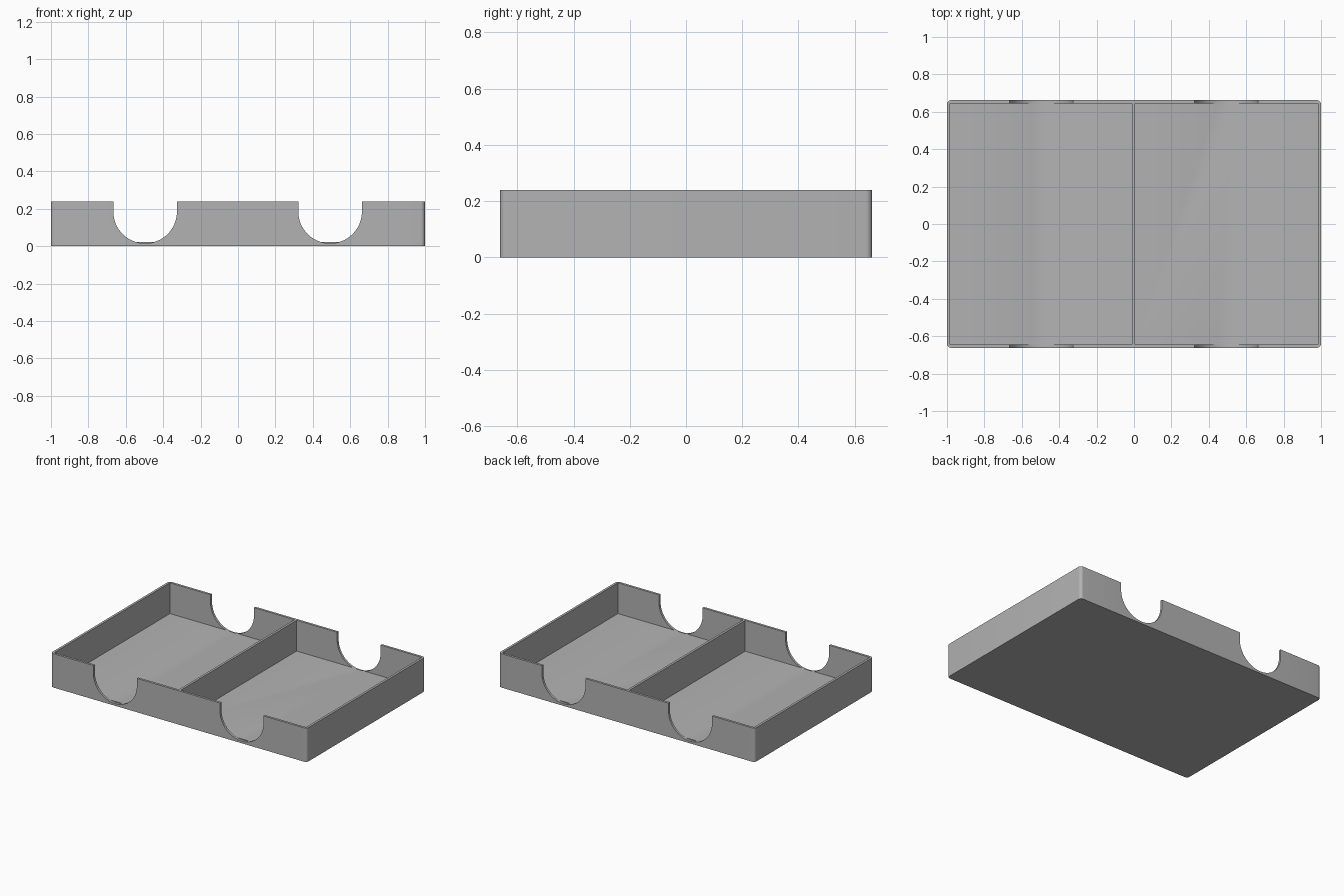
import bpy, bmesh, math

if "Cube" in bpy.data.objects:
    bpy.data.objects.remove(bpy.data.objects["Cube"])

HALF_X, HALF_Y, HEIGHT = 1.0, 0.662, 0.239
WALL, FLOOR, CORNER = 0.0165, 0.0215, 0.022
DIVIDER_X = -0.002
NOTCH_X, NOTCH_R, NOTCH_Z = 0.4945, 0.17, 0.185

grey = bpy.data.materials.new("Plain grey")
grey.use_nodes = True
GREY = (0.45, 0.45, 0.45, 1)
grey.diffuse_color = GREY
grey.node_tree.nodes["Principled BSDF"].inputs["Base Color"].default_value = GREY


def prism(name, points, offset):
    """Extrude a flat outline of 3D points by an offset into a solid."""
    bm = bmesh.new()
    face = bm.faces.new([bm.verts.new(p) for p in points])
    moved = bmesh.ops.extrude_face_region(bm, geom=[face])["geom"]
    bmesh.ops.translate(bm, vec=offset,
                        verts=[g for g in moved if isinstance(g, bmesh.types.BMVert)])
    bmesh.ops.recalc_face_normals(bm, faces=bm.faces)
    mesh = bpy.data.meshes.new(name)
    bm.to_mesh(mesh)
    bm.free()
    mesh.materials.append(grey)
    obj = bpy.data.objects.new(name, mesh)
    bpy.context.collection.objects.link(obj)
    return obj


def arc(cx, cy, r, start, end, steps):
    angles = [math.radians(start + (end - start) * i / steps) for i in range(steps + 1)]
    return [(cx + r * math.cos(a), cy + r * math.sin(a)) for a in angles]


# Outer block with rounded upright corners
outline = []
for i, (sx, sy) in enumerate([(1, 1), (-1, 1), (-1, -1), (1, -1)]):
    outline += arc(sx * (HALF_X - CORNER), sy * (HALF_Y - CORNER), CORNER,
                   90 * i, 90 * i + 90, 8)
tray = prism("divided_tray", [(x, y, 0) for x, y in outline], (0, 0, HEIGHT))

# Two square-cornered compartments either side of the thin divider
cutters = []
inner_y = HALF_Y - WALL
for side in (-1, 1):
    x0, x1 = sorted((DIVIDER_X + side * WALL / 2, side * (HALF_X - WALL)))
    corners = [(x0, -inner_y), (x1, -inner_y), (x1, inner_y), (x0, inner_y)]
    cutters.append(prism("compartment_cutter", [(x, y, FLOOR) for x, y in corners], (0, 0, 1)))

# U-shaped finger notches in the front and back walls
for sx in (-1, 1):
    cx = sx * NOTCH_X + DIVIDER_X
    profile = arc(cx, NOTCH_Z, NOTCH_R, 180, 360, 48)
    profile += [(cx + NOTCH_R, 1), (cx - NOTCH_R, 1)]
    for sy in (-1, 1):
        cutters.append(prism("notch_cutter", [(x, sy * (inner_y - 0.0005), z) for x, z in profile],
                             (0, sy * 0.1, 0)))

# Carve everything, then drop the cutters
bpy.ops.object.select_all(action="DESELECT")
bpy.context.view_layer.objects.active = tray
tray.select_set(True)
for cutter in cutters:
    cutter.hide_render = True
    cut = tray.modifiers.new("cut", "BOOLEAN")
    cut.operation = "DIFFERENCE"
    cut.solver = "EXACT"
    cut.object = cutter
    bpy.ops.object.modifier_apply(modifier=cut.name)
    bpy.data.objects.remove(cutter)

bpy.ops.object.shade_smooth_by_angle(angle=math.radians(30))
